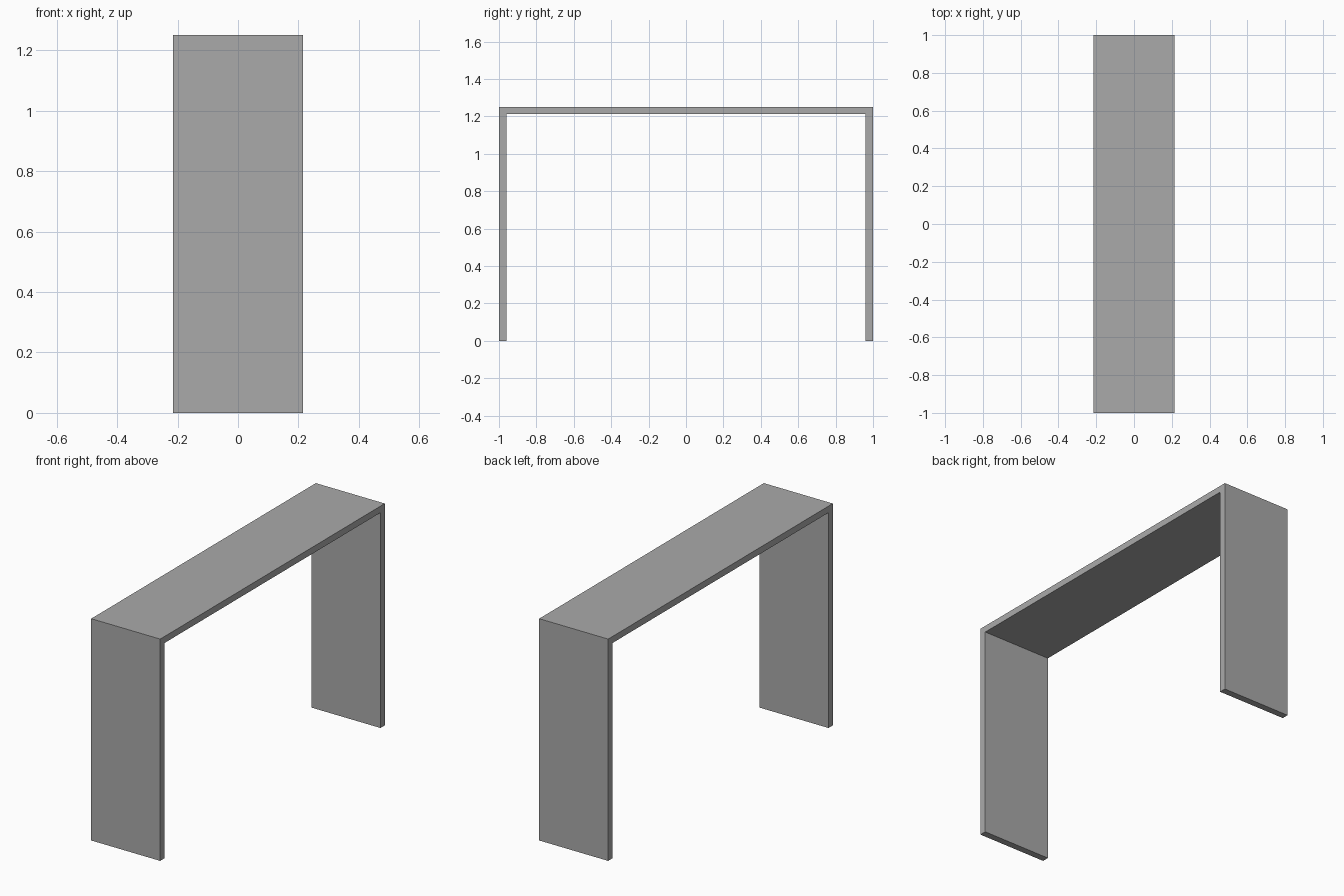
import bpy
import bmesh

# Remove the default cube
cube = bpy.data.objects.get("Cube")
if cube:
    bpy.data.objects.remove(cube, do_unlink=True)

WIDTH, HALF_LENGTH, HEIGHT = 0.43, 1.0, 1.25
LEG, TOP = 0.039, 0.037

# Plain grey finish
grey = bpy.data.materials.new("grey")
grey.use_nodes = True
colour = (0.4, 0.4, 0.4, 1)
grey.diffuse_color = colour
grey.node_tree.nodes["Principled BSDF"].inputs["Base Color"].default_value = colour

# Half of the waterfall profile, mirrored into a full arch outline
inner = HALF_LENGTH - LEG
half = [(inner, HEIGHT - TOP), (inner, 0), (HALF_LENGTH, 0), (HALF_LENGTH, HEIGHT)]
outline = half + [(-y, z) for y, z in reversed(half)]

# Extrude the outline across the table's width
bm = bmesh.new()
face = bm.faces.new([bm.verts.new((-WIDTH / 2, y, z)) for y, z in outline])
side = bmesh.ops.extrude_face_region(bm, geom=[face], use_keep_orig=True)
moved = [v for v in side["geom"] if isinstance(v, bmesh.types.BMVert)]
bmesh.ops.translate(bm, verts=moved, vec=(WIDTH, 0, 0))
bmesh.ops.recalc_face_normals(bm, faces=bm.faces)

# Console table: top and two slab legs in one piece
mesh = bpy.data.meshes.new("console_table")
bm.to_mesh(mesh)
bm.free()
mesh.materials.append(grey)
table = bpy.data.objects.new("console_table", mesh)
bpy.context.collection.objects.link(table)
